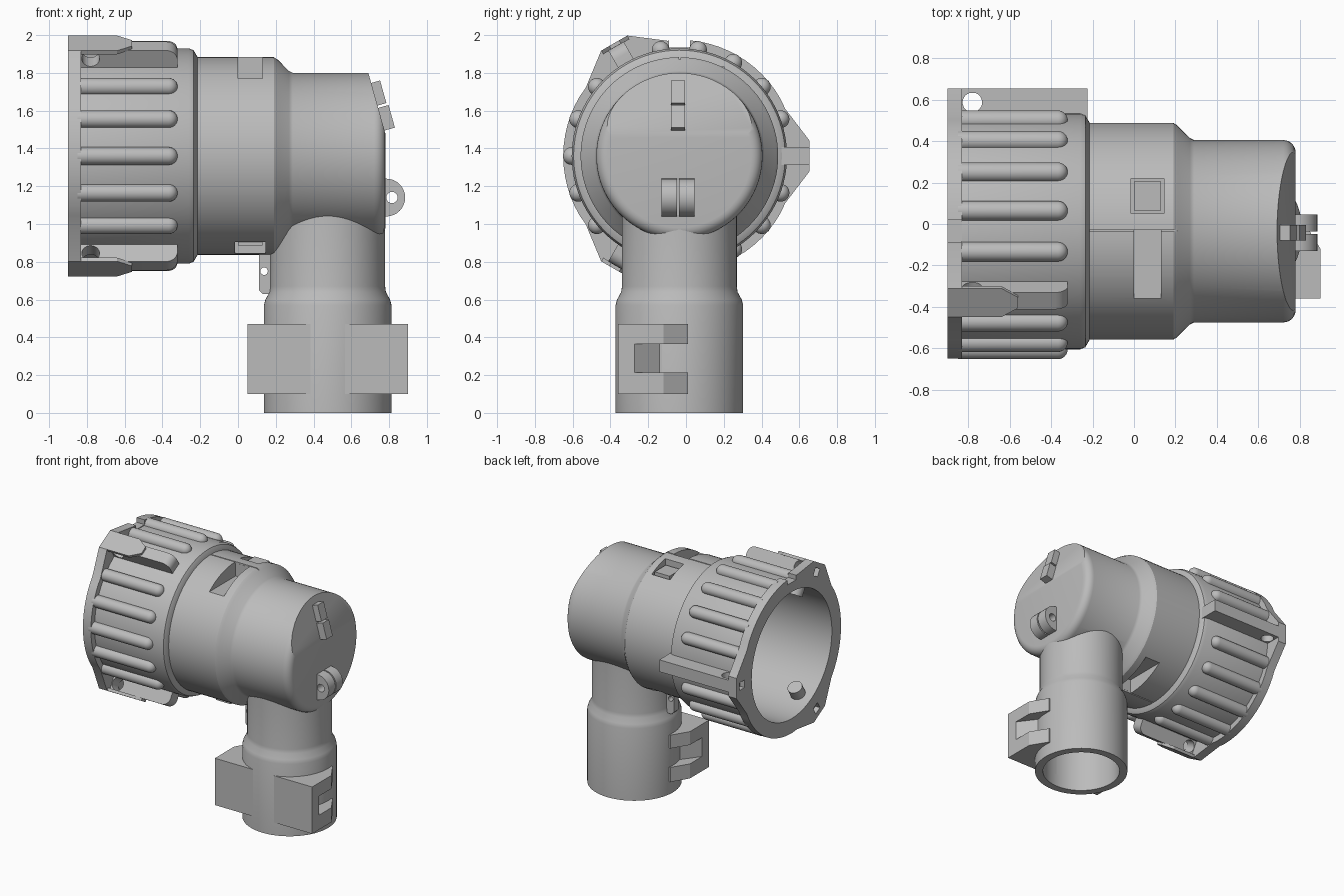
import bpy, bmesh
from math import sin, cos, pi, radians, atan2
from mathutils import Matrix, Vector

if "Cube" in bpy.data.objects:
    bpy.data.objects.remove(bpy.data.objects["Cube"])

CY, CZ, CX = -0.035, 1.36, 0.475      # barrel axis (y, z) and outlet axis x
GREY = (0.5, 0.5, 0.5, 1)
mat = bpy.data.materials.new("mid grey")
mat.use_nodes = True
mat.diffuse_color = GREY
mat.node_tree.nodes["Principled BSDF"].inputs["Base Color"].default_value = GREY


def finish(name, bm):
    bmesh.ops.recalc_face_normals(bm, faces=bm.faces)
    me = bpy.data.meshes.new(name)
    bm.to_mesh(me)
    bm.free()
    me.materials.append(mat)
    ob = bpy.data.objects.new(name, me)
    bpy.context.scene.collection.objects.link(ob)
    return ob


def prism(name, pts, lo, hi, axis):
    """Extrude a polygon along an axis; pts hold the other two coordinates."""
    at = {"x": lambda p, h: (h, p[0], p[1]), "y": lambda p, h: (p[0], h, p[1]),
          "z": lambda p, h: (p[0], p[1], h)}[axis]
    bm = bmesh.new()
    a, b = ([bm.verts.new(at(p, h)) for p in pts] for h in (lo, hi))
    bm.faces.new(a)
    bm.faces.new(b)
    for i in range(len(pts)):
        j = (i + 1) % len(pts)
        bm.faces.new((a[i], a[j], b[j], b[i]))
    return finish(name, bm)


def box(name, x, y, z):
    return prism(name, [(x[0], y[0]), (x[1], y[0]), (x[1], y[1]), (x[0], y[1])], *z, "z")


def arc(cx, cy, r, a0, a1, n):
    return [(cx + r * cos(radians(a0 + (a1 - a0) * i / n)),
             cy + r * sin(radians(a0 + (a1 - a0) * i / n))) for i in range(n + 1)]


def disc(cx, cy, r, n=32):
    return arc(cx, cy, r, 0, 360, n)[:-1]


def lathe(name, profile, segs=96):
    """Closed solid of revolution about x from (x, radius) points."""
    bm = bmesh.new()
    rings = [[bm.verts.new((x, r * cos(2 * pi * i / segs), r * sin(2 * pi * i / segs)))
              for i in range(segs)] for x, r in profile]
    bm.faces.new(rings[0])
    bm.faces.new(rings[-1])
    for a, b in zip(rings, rings[1:]):
        for i in range(segs):
            j = (i + 1) % segs
            bm.faces.new((a[i], a[j], b[j], b[i]))
    return finish(name, bm)


def around(ob, angle=0):
    """Turn about the barrel axis (from the top towards +y) and move onto it."""
    ob.data.transform(Matrix.Translation((0, CY, CZ)) @ Matrix.Rotation(radians(-angle), 4, "X"))
    return ob


def upright(ob):
    ob.data.transform(Matrix.Translation((CX, CY, 0)) @ Matrix.Rotation(radians(-90), 4, "Y"))
    return ob


cutters = []


def cut(ob, *tools):
    for t in tools:
        m = ob.modifiers.new("cut", "BOOLEAN")
        m.operation, m.solver, m.object = "DIFFERENCE", "EXACT", t
        t.hide_render = True
        if t not in cutters:
            cutters.append(t)
    return ob


# Bores
barrel_bore = around(lathe("barrel_bore", [(-1, .5), (-.12, .5), (-.10, .39), (.66, .39)]))
outlet_bore = upright(lathe("outlet_bore", [(-.1, .28), (1.2, .28)], 64))

# Barrel with sloped end face, recesses and seam
barrel = around(lathe("barrel", [(-.23, .523), (.19, .523), (.21, .51), (.27, .45), (.29, .44)]
                      + arc(.72, .38, .06, 90, 0, 6)))
slope = prism("slope_cutter", [(.634, 2), (.78, 1.48), (1.2, 1.48), (1.2, 2)], -1, 1, "y")
cut(barrel, barrel_bore, outlet_bore, slope)
for a in (0, 180):
    wedge = around(box("wedge_cutter", (0, .13), (-.4, .005), (.41, .7)), a)
    window = around(box("window_cutter", (-.015, .145), (.085, .255), (.44, .7)), a)
    seam = around(box("seam_cutter", (-.25, .25), (-.002, .006), (.512, .7)), a)
    cut(barrel, wedge, window, seam)
    around(prism("window_panel", [(0, .10), (.13, .10), (.13, .24), (0, .24)], .4, .475, "z"), a)

# Outlet pipe
outlet = upright(lathe("outlet_pipe", [(0, .338), (.57, .338), (.60, .33), (.64, .308),
                                       (.67, .304), (1.12, .304)], 64))
cut(outlet, outlet_bore, barrel_bore)

# Coupling collar
collar = around(lathe("coupling_collar", [(-.87, .57), (-.26, .57), (-.235, .56), (-.215, .525)]))
cut(collar, barrel_bore)

# Flange outline with three lugs
LUGS = (90, -30, -150)
outline = []
for lug in LUGS:
    local = [(-.25, .56), (-.08, .69), (.08, .69), (.25, .56)]
    local += arc(0, 0, .615, 66, -6, 14)[1:-1]
    c, s = cos(radians(lug)), sin(radians(lug))
    outline += [(t * c + r * s, r * c - t * s) for t, r in local]
# Keep outline points in angular order
outline.sort(key=lambda p: atan2(p[1], p[0]))
flange = around(prism("flange", outline, -.9, -.83, "x"))
cut(flange, barrel_bore, around(box("notch_cutter", (-1, -.7), (-.055, .055), (.575, .8))))

# Grip ribs
rib_profile = [(-.85, .047)] + arc(-.367, 0, .047, 90, 4, 6)
for k in range(18):
    a = 10 + 20 * k
    if a not in (90, 210, 330):
        rib = lathe("grip_rib", rib_profile, 20)
        rib.data.transform(Matrix.Translation((0, 0, .57)))
        around(rib, a)

# Lug webs, heads, pegs and flange pockets
for lug in LUGS:
    end = -.225 if lug == 90 else -.32
    top = .69 if lug == 90 else .672
    corner = [(end, top)] if lug == 90 else arc(end - .06, top - .06, .06, 90, 0, 6)
    web = around(prism("lug_web", [(-.84, .52), (-.84, top)] + corner + [(end, .52)],
                       -.047, .047, "y"), lug)
    cut(web, around(prism("hole_cutter", disc(-.78, .622, .047), -.2, .2, "y"), lug))
    if lug == 90:
        head = [(-.86, -.047), (end, -.047), (end, .047), (-.86, .047)]
    else:
        head = [(-.86, -.08), (-.64, -.08), (-.56, -.03), (-.56, .03), (-.64, .08), (-.86, .08)]
    around(prism("lug_head", head, .668, .69, "z"), lug)
    around(prism("inner_peg", disc(-.78, 0, .055), .42, .53, "z"), lug)
    cut(flange, around(box("pocket_cutter", (-1, -.86), (-.03, .03), (.59, .65)), lug))

# Side clips on the outlet, mirrored about its axis
plan = [(CX, -.36), (.9, -.36), (.9, -.12), (.82, .01), (CX, .01)]
for side, s in (("left", 1), ("right", -1)):
    pts = [(CX + s * (x - CX), y) for x, y in plan]
    clip = prism(side + "_clip", pts, .10, .47, "z")
    slot_pts = [(CX + s * (x - CX), y) for x, y in
                ((.92, -.30), (.80, -.14), (.80, .05), (.92, .05))]
    cut(clip, prism("slot_cutter", slot_pts, .215, .365, "z"), outlet_bore)

# Hanging tab below the barrel
tab = prism("hanging_tab", [(.11, .87), (.11, .65), (.13, .63), (.20, .63), (.20, .87)],
            -.065, -.005, "y")
cut(tab, prism("tab_hole_cutter", disc(.138, .75, .02, 16), -.2, .2, "y"))

# Hinge ears on the end face
for y in (-.13, -.037):
    ear = prism("hinge_ear", [(.74, 1.04)] + arc(.785, 1.14, .1, -90, 90, 16) + [(.74, 1.24)],
                y, y + .082, "y")
    cut(ear, prism("ear_hole_cutter", disc(.815, 1.14, .03, 20), -.3, .2, "y"))

# Two latch bars on the sloped face
tilt = Matrix.Rotation(radians(-15.7), 4, "Y")
for name, x, z in (("upper_latch_bar", .74, 1.692), ("lower_latch_bar", .785, 1.562)):
    bar = box(name, (-.045, .03), (-.038, .038), (-.062, .062))
    bar.data.transform(Matrix.Translation(Vector((x, -.042, z))) @ tilt)

# Apply cuts, drop cutters, smooth round surfaces
dg = bpy.context.evaluated_depsgraph_get()
dg.update()
solids = [o for o in bpy.context.scene.objects if o.type == "MESH" and o.data.materials
          and o.data.materials[0] == mat and o not in cutters]
results = [(o, bpy.data.meshes.new_from_object(o.evaluated_get(dg))) for o in solids if o.modifiers]
for o, me in results:
    o.modifiers.clear()
    o.data = me
for c in cutters:
    bpy.data.objects.remove(c)
for o in bpy.context.scene.objects:
    o.select_set(o in solids)
bpy.context.view_layer.objects.active = solids[0]
bpy.ops.object.shade_smooth_by_angle(angle=radians(30))
